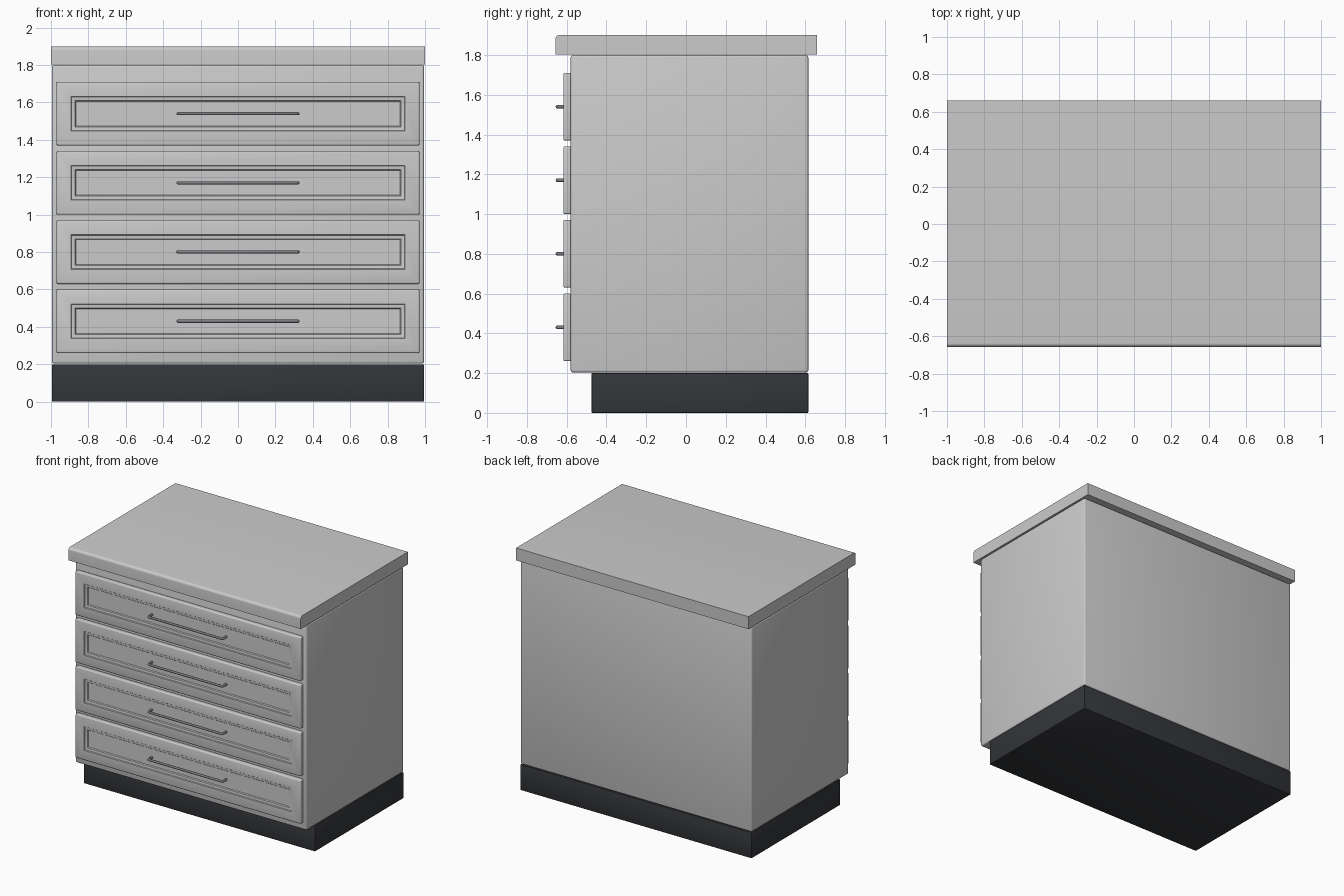
import bpy, bmesh
from mathutils import Vector

if "Cube" in bpy.data.objects:
    bpy.data.objects.remove(bpy.data.objects["Cube"])


def material(name, rgb):
    m = bpy.data.materials.new(name)
    m.diffuse_color = (*rgb, 1)
    m.use_nodes = True
    m.node_tree.nodes["Principled BSDF"].inputs["Base Color"].default_value = m.diffuse_color
    return m


DARK = material("dark_plinth", (0.035, 0.037, 0.042))
METAL = material("handle_metal", (0.2, 0.2, 0.22))


def box_mesh(lo, hi):
    bm = bmesh.new()
    bmesh.ops.create_cube(bm, size=1)
    for v in bm.verts:
        v.co = Vector([lo[i] if v.co[i] < 0 else hi[i] for i in range(3)])
    return bm


def bevel(bm, edges, width, segments=3):
    bmesh.ops.bevel(bm, geom=edges, offset=width, segments=segments,
                    profile=0.5, affect='EDGES')


def finish(bm, name, mat=None):
    bmesh.ops.recalc_face_normals(bm, faces=bm.faces[:])
    me = bpy.data.meshes.new(name)
    bm.to_mesh(me)
    bm.free()
    ob = bpy.data.objects.new(name, me)
    bpy.context.collection.objects.link(ob)
    if mat:
        me.materials.append(mat)
    bpy.ops.object.select_all(action='DESELECT')
    ob.select_set(True)
    bpy.context.view_layer.objects.active = ob
    bpy.ops.object.shade_smooth_by_angle()
    return ob


# Plinth, set back at the front
bm = box_mesh((-0.995, -0.475, 0), (0.995, 0.615, 0.2))
bevel(bm, bm.edges[:], 0.004, 2)
finish(bm, "plinth", DARK)

# Cabinet body with softened edges
bm = box_mesh((-0.995, -0.58, 0.203), (0.995, 0.615, 1.8))
bevel(bm, bm.edges[:], 0.012)
finish(bm, "cabinet_body")

# Worktop with rounded front edge
bm = box_mesh((-1, -0.657, 1.803), (1, 0.66, 1.9))
front = [e for e in bm.edges if all(v.co.y < 0 and v.co.z > 1.85 for v in e.verts)]
bevel(bm, front, 0.02, 6)
finish(bm, "worktop")


def drawer_front(name, z):
    bm = box_mesh((-0.97, -0.617, z - 0.17), (0.97, -0.578, z + 0.17))
    bevel(bm, bm.edges[:], 0.008)
    bm.normal_update()
    face = max((f for f in bm.faces if f.normal.y < -0.99), key=lambda f: f.calc_area())
    # flat frame, sloped moulding, step, recessed panel
    for thick, depth in ((0.069, 0), (0.004, -0.006), (0.018, -0.003), (0.005, -0.007)):
        bmesh.ops.inset_region(bm, faces=[face], thickness=thick, depth=depth,
                               use_even_offset=True)
    finish(bm, name)


def handle(name, z):
    # Bent round bar with short returns into the drawer
    cu = bpy.data.curves.new(name, 'CURVE')
    cu.dimensions = '3D'
    cu.bevel_depth = 0.009
    cu.bevel_resolution = 3
    cu.use_fill_caps = True
    half = [(0.32, -0.598), (0.32, -0.637), (0.317, -0.644), (0.31, -0.647)]
    pts = [(-x, y) for x, y in half] + half[::-1]
    sp = cu.splines.new('POLY')
    sp.points.add(len(pts) - 1)
    for p, (x, y) in zip(sp.points, pts):
        p.co = (x, y, z, 1)
    cu.materials.append(METAL)
    ob = bpy.data.objects.new(name, cu)
    bpy.context.collection.objects.link(ob)


# Four stacked drawers
for i in range(4):
    z = 0.43 + 0.37 * i
    drawer_front(f"drawer_front_{i + 1}", z)
    handle(f"drawer_handle_{i + 1}", z)
